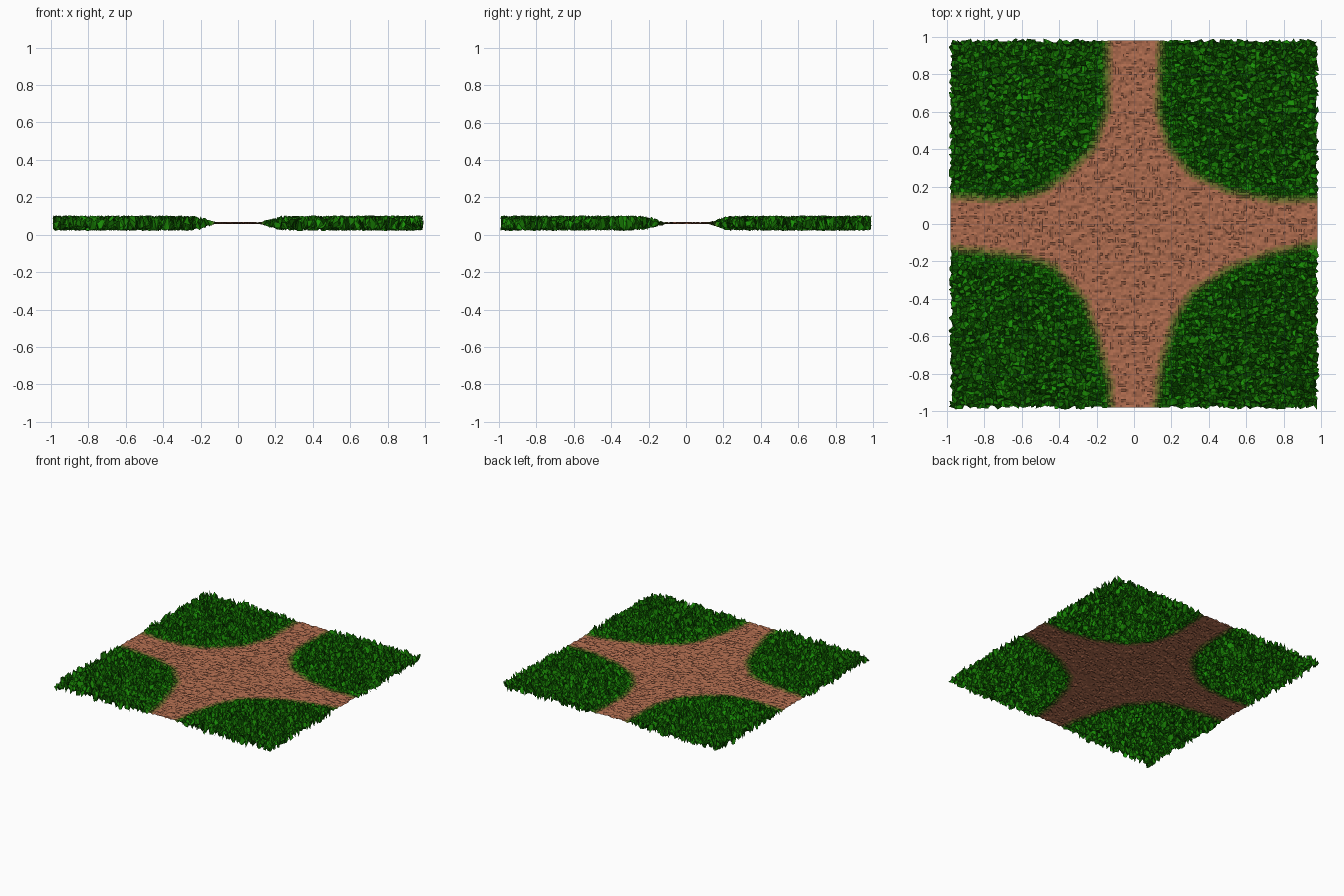
import bpy, bmesh, random
from mathutils import Vector
from mathutils.geometry import intersect_point_line

if "Cube" in bpy.data.objects:
    bpy.data.objects.remove(bpy.data.objects["Cube"])

random.seed(7)
N = 140          # cells per side
HALF = 0.98      # half width of the tile
MID = 0.062      # resting height of the sheet


def material(name, rgb):
    m = bpy.data.materials.new(name)
    m.diffuse_color = (*[(c / 255) ** 2.2 for c in rgb], 1)
    m.use_nodes = True
    m.node_tree.nodes["Principled BSDF"].inputs["Base Color"].default_value = m.diffuse_color
    return m


MATS = [material("dirt", (174, 108, 80)),
        material("dirt_verge", (152, 108, 68)),
        material("mixed_verge", (126, 110, 56)),
        material("olive_verge", (98, 112, 44)),
        material("green_verge", (66, 116, 30)),
        material("grass", (30, 124, 12)),
        material("bright_grass", (32, 146, 16)),
        material("dark_grass", (26, 108, 10))]
VERGE_LIMITS = (-0.012, 0.0, 0.014, 0.027, 0.042)

# rounded inner border of each grass corner (from the y edge round to the x edge)
BORDERS = {
    (-1, 1): [(-.12, 1.1), (-.13, .6), (-.2, .4), (-.35, .25), (-.47, .165), (-.6, .125), (-.75, .115), (-1.1, .14)],
    (1, 1): [(.13, 1.1), (.11, .6), (.17, .4), (.3, .25), (.5, .16), (.75, .11), (1.1, .12)],
    (-1, -1): [(-.1, -1.1), (-.11, -.85), (-.18, -.6), (-.25, -.4), (-.42, -.21), (-.6, -.155), (-1.1, -.10)],
    (1, -1): [(.08, -1.1), (.13, -.75), (.2, -.5), (.3, -.35), (.5, -.22), (.75, -.13), (1.1, -.06)],
}


def signed_distance(x, y):
    """Distance to the path border, positive on the grass."""
    sx, sy = (1 if x >= 0 else -1), (1 if y >= 0 else -1)
    pts = [Vector((a * sx, b * sy)) for a, b in BORDERS[sx, sy]]
    p = Vector((abs(x), abs(y)))
    best, sign = 9, 1
    for a, b in zip(pts, pts[1:]):
        q, t = intersect_point_line(p, a, b)
        q = a.lerp(b, min(1, max(0, t)))
        d = (p - q).length
        if d < best:
            best = d
            sign = 1 if (b - a).cross(p - a) > 0 else -1
    return best * sign


# one sheet: lightly rough on the path, ruffled into tufts on the grass
bm = bmesh.new()
rows = []
for j in range(N + 1):
    row = []
    for i in range(N + 1):
        x, y = (2 * i / N - 1) * HALF, (2 * j / N - 1) * HALF
        d = signed_distance(x, y)
        k = min(1, max(0, (d - 0.01) / 0.10))
        dz = random.uniform(-1, 1) * (0.0055 + 0.036 * k)
        jit = 0.0005 + 0.011 * k
        row.append(bm.verts.new((x + random.uniform(-jit, jit),
                                 y + random.uniform(-jit, jit), MID + dz)))
    rows.append(row)

# faces coloured by how far they lie from the path border
for j in range(N):
    for i in range(N):
        f = bm.faces.new((rows[j][i], rows[j][i + 1], rows[j + 1][i + 1], rows[j + 1][i]))
        c = f.calc_center_median()
        d = signed_distance(c.x, c.y) + random.uniform(-0.004, 0.004)
        band = sum(d > limit for limit in VERGE_LIMITS)
        f.material_index = band if band < 5 else random.choice((5, 5, 5, 6, 7))

me = bpy.data.meshes.new("grass_crossroads_tile")
bm.to_mesh(me)
bm.free()
for m in MATS:
    me.materials.append(m)
tile = bpy.data.objects.new("grass_crossroads_tile", me)
bpy.context.collection.objects.link(tile)
